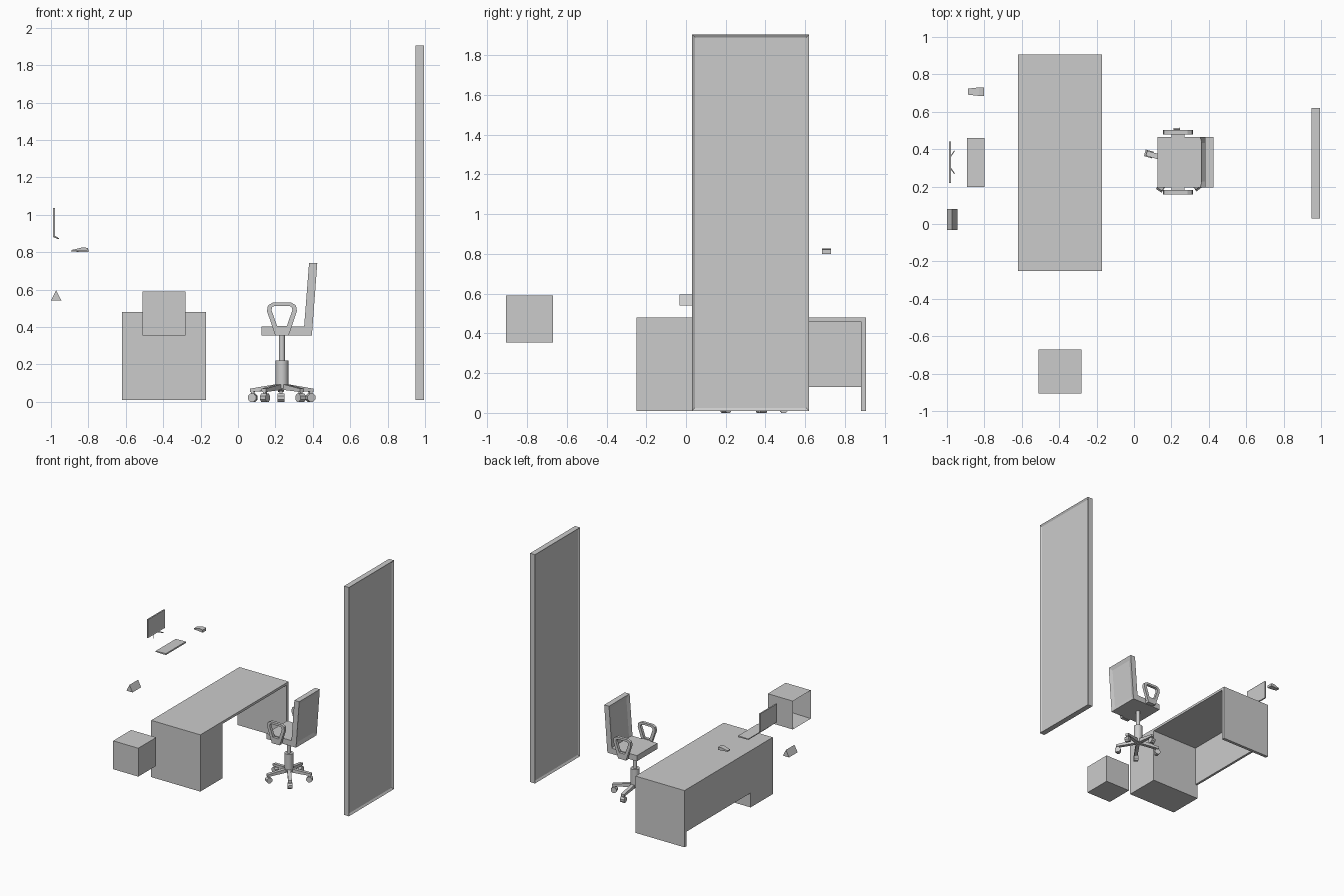
import bpy, bmesh, math
from mathutils import Matrix, Vector

if "Cube" in bpy.data.objects:
    bpy.data.objects.remove(bpy.data.objects["Cube"])


def finish(name, bm):
    bmesh.ops.recalc_face_normals(bm, faces=bm.faces[:])
    me = bpy.data.meshes.new(name)
    bm.to_mesh(me)
    bm.free()
    ob = bpy.data.objects.new(name, me)
    bpy.context.collection.objects.link(ob)
    return ob


def recess(bm, directions, border, depth):
    """Inset and sink the faces that look along the given directions."""
    bm.normal_update()
    for d in directions:
        f = max(bm.faces, key=lambda f: f.normal.dot(Vector(d)) * (f.calc_area() ** 0.1))
        bmesh.ops.inset_individual(bm, faces=[f], thickness=border)
        bmesh.ops.translate(bm, verts=f.verts[:], vec=-Vector(d) * depth)


def prism(name, profile, y0, y1, directions=(), border=0.02, depth=0.01, matrix=None):
    """Extrude an x-z profile from y0 to y1."""
    bm = bmesh.new()
    f = bm.faces.new([bm.verts.new((x, y0, z)) for x, z in profile])
    ext = bmesh.ops.extrude_face_region(bm, geom=[f])["geom"]
    bmesh.ops.translate(bm, verts=[v for v in ext if isinstance(v, bmesh.types.BMVert)],
                        vec=(0, y1 - y0, 0))
    if not any(g is f for g in bm.faces) or len(bm.faces) == len(profile) + 1:
        bmesh.ops.holes_fill(bm, edges=bm.edges[:])
    bmesh.ops.recalc_face_normals(bm, faces=bm.faces[:])
    recess(bm, directions, border, depth)
    if matrix:
        bm.transform(matrix)
    return finish(name, bm)


def box(name, x0, x1, y0, y1, z0, z1, **kw):
    return prism(name, [(x0, z0), (x1, z0), (x1, z1), (x0, z1)], y0, y1, **kw)


def cylinder(name, x, y, z0, z1, r, n=16):
    bm = bmesh.new()
    bmesh.ops.create_cone(bm, cap_ends=True, segments=n, radius1=r, radius2=r, depth=z1 - z0,
                          matrix=Matrix.Translation((x, y, (z0 + z1) / 2)))
    ob = finish(name, bm)
    for p in ob.data.polygons:
        p.use_smooth = abs(p.normal.z) < 0.5
    ob.data.set_sharp_from_angle(angle=math.radians(40))
    return ob


def ring(name, outer, inner, cx, y0, y1):
    """Closed loop with a hole, from half profiles mirrored about cx."""
    bm = bmesh.new()
    rows = []
    for pts, y in ((outer, y0), (outer, y1), (inner, y1), (inner, y0)):
        full = pts + [(-x, z) for x, z in reversed(pts)]
        rows.append([bm.verts.new((cx + x, y, z)) for x, z in full])
    n = len(rows[0])
    for k in range(4):
        a, b = rows[k], rows[(k + 1) % 4]
        for i in range(n):
            j = (i + 1) % n
            bm.faces.new((a[i], a[j], b[j], b[i]))
    return finish(name, bm)


X, NX = (1, 0, 0), (-1, 0, 0)

# Tall framed panel, recessed on both sides
box("tall_panel", 0.95, 0.995, 0.03, 0.62, 0.01, 1.905, directions=(X, NX), border=0.022, depth=0.01)

# Desk
box("desk_top", -0.62, -0.17, -0.25, 0.905, 0.46, 0.48)
box("desk_pedestal", -0.62, -0.17, -0.25, 0.04, 0.01, 0.46)
box("desk_end_panel", -0.62, -0.17, 0.88, 0.905, 0.01, 0.46)
box("desk_back_panel", -0.62, -0.60, 0.04, 0.88, 0.13, 0.46)

# Open box
box("open_box", -0.51, -0.28, -0.905, -0.67, 0.355, 0.59, directions=(NX,), border=0.015, depth=0.215)

# Chair seat and back
CX, CY = 0.235, 0.33
box("chair_seat", 0.125, 0.36, 0.195, 0.465, 0.355, 0.402)
prism("chair_back", [(0.35, 0.355), (0.395, 0.355), (0.424, 0.743), (0.38, 0.743)], 0.195, 0.465,
      directions=(X, NX), border=0.045, depth=0.01)

# Armrests
outer = [(0.036, 0.355), (0.08, 0.485), (0.075, 0.515), (0.05, 0.53)]
inner = [(0.026, 0.405), (0.056, 0.49), (0.052, 0.507), (0.04, 0.512)]
for side, s in (("front", -1), ("back", 1)):
    ring("armrest_" + side, outer, inner, CX, CY + s * 0.148, CY + s * 0.172)
    ya, yb = sorted((CY + s * 0.133, CY + s * 0.15))
    box("armrest_mount_" + side, CX - 0.035, CX + 0.035, ya, yb, 0.358, 0.398)

# Chair column
cylinder("chair_piston", CX, CY, 0.21, 0.36, 0.016)
cylinder("chair_column", CX, CY, 0.07, 0.22, 0.034)

# Five legs with casters
for i in range(5):
    m = Matrix.Translation((CX, CY, 0)) @ Matrix.Rotation(math.radians(20 + 72 * i), 4, "Z")
    prism(f"chair_leg_{i + 1}", [(0.01, 0.065), (0.175, 0.052), (0.175, 0.07), (0.01, 0.097)],
          -0.014, 0.014, matrix=m)
    wheel = [(0.162 + 0.024 * math.cos(math.radians(22.5 + 45 * k)),
              0.022 + 0.024 * math.sin(math.radians(22.5 + 45 * k))) for k in range(8)]
    prism(f"caster_{i + 1}", wheel, -0.018, 0.018, matrix=m)
    box(f"caster_stem_{i + 1}", 0.154, 0.17, -0.008, 0.008, 0.03, 0.058, matrix=m)

# Monitor with two splayed feet
box("monitor", -0.99, -0.979, 0.22, 0.44, 0.885, 1.037, directions=(X,), border=0.008, depth=0.003)
for side, s in (("front", -1), ("back", 1)):
    m = Matrix.Translation((-0.985, 0.33 + s * 0.025, 0)) @ Matrix.Rotation(s * math.radians(55), 4, "Z")
    prism("monitor_foot_" + side, [(0, 0.88), (0.045, 0.869), (0.045, 0.874), (0, 0.89)],
          -0.003, 0.003, matrix=m)

# Keyboard
prism("keyboard", [(-0.893, 0.803), (-0.8, 0.801), (-0.8, 0.813), (-0.893, 0.81)], 0.198, 0.46)

# Mouse, a wedge tapering toward the monitor
mouse = prism("mouse", [(-0.887, 0.803), (-0.803, 0.8), (-0.803, 0.822), (-0.83, 0.826), (-0.887, 0.812)],
              0.685, 0.73)
for v in mouse.data.vertices:
    if v.co.x < -0.88:
        v.co.y = 0.7075 + (v.co.y - 0.7075) * 0.72

# Triangular desk plate
prism("desk_plate", [(-1.0, 0.541), (-0.944, 0.541), (-0.972, 0.596)], -0.032, 0.08)
